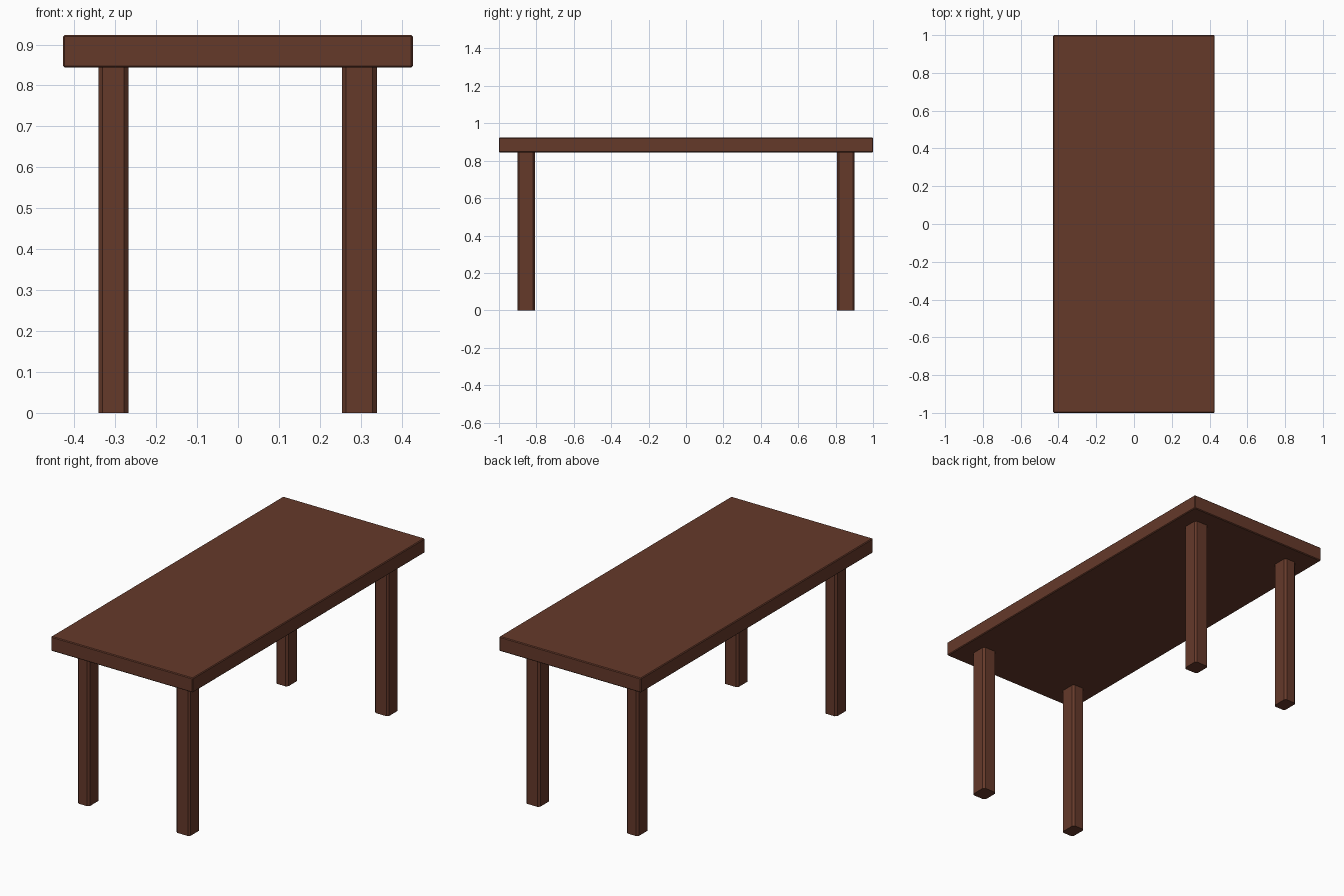
import bpy
import bmesh

if "Cube" in bpy.data.objects:
    bpy.data.objects.remove(bpy.data.objects["Cube"])

wood = bpy.data.materials.new("dark_wood")
wood.diffuse_color = (0.13, 0.041, 0.023, 1)
wood.use_nodes = True
wood.node_tree.nodes["Principled BSDF"].inputs["Base Color"].default_value = wood.diffuse_color


def box(name, x, y, z, chamfer, upright_only=False):
    """Box from (min, max) ranges with single-segment chamfered edges."""
    bm = bmesh.new()
    bmesh.ops.create_cube(bm, size=1)
    for v in bm.verts:
        v.co = [r[0] if c < 0 else r[1] for c, r in zip(v.co, (x, y, z))]
    edges = [e for e in bm.edges
             if not upright_only or abs(e.verts[0].co.z - e.verts[1].co.z) > 0.1]
    bmesh.ops.bevel(bm, geom=edges, offset=chamfer, segments=1,
                    affect='EDGES', profile=0.5)
    mesh = bpy.data.meshes.new(name)
    bm.to_mesh(mesh)
    bm.free()
    mesh.materials.append(wood)
    obj = bpy.data.objects.new(name, mesh)
    bpy.context.collection.objects.link(obj)
    return obj


# Table top
box("table_top", (-0.428, 0.427), (-1, 1), (0.844, 0.923), 0.004)

# Legs: the right pair is slightly wider than the left pair
for side, x in (("left", (-0.341, -0.268)), ("right", (0.254, 0.339))):
    for end, y in (("front", (-0.902, -0.808)), ("back", (0.808, 0.902))):
        box(f"{end}_{side}_leg", x, y, (0, 0.846), 0.01, upright_only=True)
